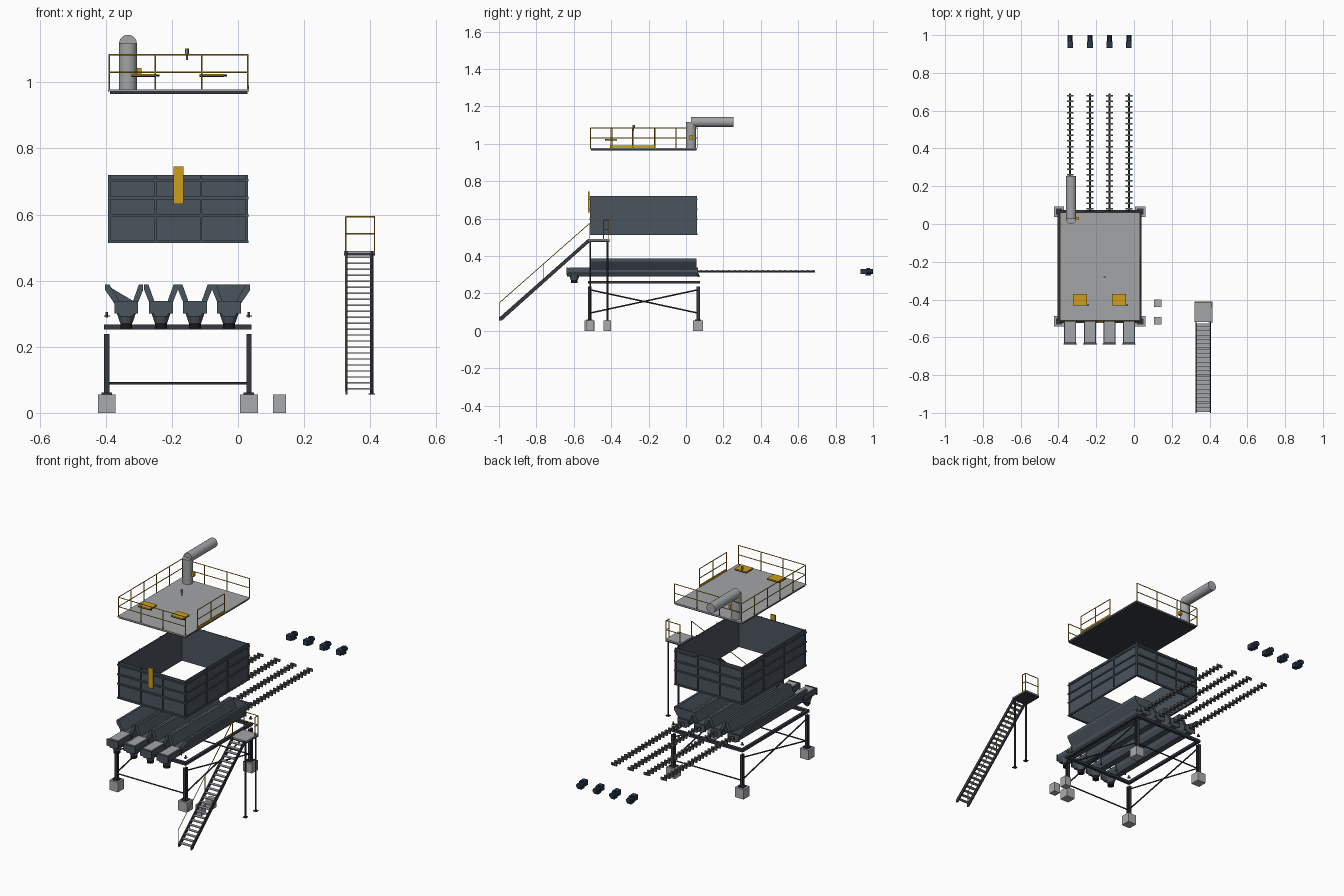
import bpy
import bmesh
from math import radians
from mathutils import Vector, Matrix

cube = bpy.data.objects.get("Cube")
if cube:
    bpy.data.objects.remove(cube)


def material(name, r, g, b):
    m = bpy.data.materials.new(name)
    m.use_nodes = True
    m.diffuse_color = (r, g, b, 1)
    m.node_tree.nodes["Principled BSDF"].inputs["Base Color"].default_value = (r, g, b, 1)
    return m


SLATE = material("slate panel", .07, .09, .11)
STEEL = material("dark steel", .035, .042, .052)
GREY = material("light grey", .36, .375, .385)
CONCRETE = material("concrete", .4, .41, .42)
GOLD = material("safety yellow", .62, .34, .012)
NAVY = material("motor navy", .02, .04, .075)
BLACK = material("rubber black", .008, .009, .011)
SCREW = material("screw metal", .13, .135, .135)


class Part:
    """Collects simple solids into one named object."""

    def __init__(self, name, mat):
        self.name, self.mat, self.bm = name, mat, bmesh.new()

    def box(self, x0, x1, y0, y1, z0, z1):
        centre = Vector((x0 + x1, y0 + y1, z0 + z1)) / 2
        size = Matrix.Diagonal((x1 - x0, y1 - y0, z1 - z0, 1))
        bmesh.ops.create_cube(self.bm, size=1, matrix=Matrix.Translation(centre) @ size)
        return self

    def bar(self, p, q, r, sides=6, r2=None):
        p, q = Vector(p), Vector(q)
        turn = (q - p).to_track_quat('Z', 'Y').to_matrix().to_4x4()
        bmesh.ops.create_cone(self.bm, cap_ends=True, segments=sides, radius1=r,
                              radius2=r if r2 is None else r2, depth=(q - p).length,
                              matrix=Matrix.Translation((p + q) / 2) @ turn)
        return self

    def prism(self, points, a, b, axis='Y'):
        # Extrude a profile (x,z along Y, or y,z along X)
        def at(u, v, t):
            return (u, t, v) if axis == 'Y' else (t, u, v)
        first = [self.bm.verts.new(at(u, v, a)) for u, v in points]
        last = [self.bm.verts.new(at(u, v, b)) for u, v in points]
        self.bm.faces.new(first)
        self.bm.faces.new(last[::-1])
        n = len(points)
        for i in range(n):
            j = (i + 1) % n
            self.bm.faces.new((first[j], first[i], last[i], last[j]))
        return self

    def done(self, smooth=False):
        bmesh.ops.recalc_face_normals(self.bm, faces=self.bm.faces)
        mesh = bpy.data.meshes.new(self.name)
        self.bm.to_mesh(mesh)
        self.bm.free()
        mesh.materials.append(self.mat)
        ob = bpy.data.objects.new(self.name, mesh)
        bpy.context.collection.objects.link(ob)
        if smooth:
            bpy.ops.object.select_all(action='DESELECT')
            ob.select_set(True)
            bpy.context.view_layer.objects.active = ob
            bpy.ops.object.shade_smooth_by_angle(angle=radians(35))
        return ob


LX, RX, FY, BY = -.397, .033, -.515, .065
CENTRES = [-.338, -.233, -.13, -.027]
corners = [(x, y) for x in (LX, RX) for y in (FY, BY)]

# Concrete footings
foot = Part("footings", CONCRETE)
for x, y in corners:
    foot.box(x - .027, x + .027, y - .027, y + .027, 0, .055)
for y in (FY + .003, -.42):
    foot.box(.106, .145, y - .02, y + .02, 0, .055)
foot.done()

# Support columns with base plates, ties and cross bracing
legs = Part("support_columns", STEEL)
for x, y in corners:
    for s in (-1, 1):
        legs.box(x - .008, x + .008, y + s * .008 - .002, y + s * .008 + .002, .06, .238)
    legs.box(x - .003, x + .003, y - .008, y + .008, .06, .238)
    legs.box(x - .016, x + .016, y - .016, y + .016, .055, .061)
legs.done()
brace = Part("bracing", STEEL)
for y in (FY, BY):
    brace.bar((LX, y, .09), (RX, y, .09), .004)
for x in (LX, RX):
    brace.bar((x, FY, .22), (x, BY, .095), .004).bar((x, FY, .095), (x, BY, .22), .004)
brace.done()

# Bearing frame and its mounting pins
frame = Part("bearing_frame", STEEL)
for y in (FY, BY):
    frame.box(LX - .008, RX + .008, y - .009, y + .009, .253, .268)
for x in (LX, RX):
    frame.box(x - .008, x + .008, FY, BY, .253, .268)
frame.done()
pins = Part("mounting_pins", SCREW)
for x, y in corners:
    pins.bar((x, y, .288), (x, y, .306), .004, 8).bar((x, y, .291), (x, y, .295), .009, 8)
pins.done()

# Screw troughs, sloped hopper walls, outlets and covers
troughs, walls = Part("screw_troughs", SLATE), Part("hopper_walls", SLATE)
funnels, outlets = Part("outlet_funnels", SLATE), Part("outlet_sleeves", BLACK)
covers = Part("trough_covers", GREY)
for i, c in enumerate(CENTRES):
    half = [(.032, .335), (.032, .315), (.018, .292)]
    troughs.prism([(c + u, v) for u, v in half] + [(c - u, v) for u, v in half[::-1]], -.635, .065)
    for y in (-.635, -.515, .06):
        troughs.box(c - .036, c + .036, y - .003, y + .003, .3, .338)
    for s in (-1, 1):
        outer = (i == 0 and s < 0) or (i == 3 and s > 0)
        top = .064 if outer else .051
        wall = [(top, .388), (top - .013, .388), (.019, .335), (.032, .325), (top, .372)]
        walls.prism([(c + s * u, v) for u, v in wall], FY + .005, .055)
    funnels.bar((c, -.597, .272), (c, -.597, .302), .019, 12, .029)
    outlets.bar((c, -.597, .255), (c, -.597, .275), .018, 12)
    covers.box(c - .027, c + .027, -.625, -.515, .335, .339)
walls.prism([(-.078, .388), (.037, .388), (.005, .33), (-.059, .33)], .048, .055)
walls.prism([(-.4, .388), (-.306, .332), (-.37, .332)], .048, .055)
for part in (troughs, walls, outlets, covers, funnels):
    part.done()

# Withdrawn paddle screws and drive motors
shafts, paddles = Part("screw_shafts", STEEL), Part("screw_paddles", SCREW)
motors = Part("drive_motors", NAVY)
for c in CENTRES:
    shafts.bar((c, .06, .318), (c, .69, .318), .005, 8)
    for k in range(21):
        y = .08 + k * .03
        paddles.box(c - .018, c + .018, y - .004, y + .004, .311, .325)
    motors.bar((c, .96, .317), (c, 1, .317), .014, 10)
    motors.box(c - .015, c + .015, .932, .965, .303, .331)
    motors.box(c - .012, c + .012, .96, .99, .295, .305)
    motors.box(c - .007, c + .007, .965, .985, .328, .336)
for part in (shafts, paddles, motors):
    part.done()

# Open bin body with stiffening ribs
X0, X1, Y0, Y1, T = -.388, .026, -.508, .053, .005
bin_body = Part("bin_body", SLATE)
for x in (X0, X1 - T):
    bin_body.box(x, x + T, Y0, Y1, .515, .72)
for y in (Y0, Y1 - T):
    bin_body.box(X0, X1, y, y + T, .515, .72)
bin_body.done()
ribs = Part("bin_ribs", SLATE)
for z in (.518, .597, .65, .704):
    for y in (Y0 - .008, Y1):
        ribs.box(X0 - .006, X1 + .006, y, y + .008, z - .004, z + .004)
    for x in (X0 - .006, X1):
        ribs.box(x, x + .006, Y0, Y1, z - .004, z + .004)
for k in range(4):
    x = X0 + (X1 - X0) * k / 3
    y = Y0 + (Y1 - Y0) * k / 3
    for yy in (Y0 - .006, Y1):
        ribs.box(x - .003, x + .003, yy, yy + .006, .515, .72)
    for xx in (X0 - .005, X1):
        ribs.box(xx, xx + .005, y - .003, y + .003, .515, .72)
ribs.done()
Part("level_gauge_panel", GOLD).box(-.195, -.165, Y0 - .016, Y0 - .008, .632, .745).done()

# Roof deck on a dark underframe
Part("roof_deck", GREY).box(-.393, .033, -.513, .06, .972, .978).done()
Part("roof_underframe", STEEL).box(-.388, .028, -.508, .055, .965, .972).done()


def railing(part, points, height, r=.0025, mid=.5):
    # Posts at every point, with top and middle rails between them
    up = Vector((0, 0, height))
    points = [Vector(p) for p in points]
    for p in points:
        part.bar(p, p + up, r)
    for p, q in zip(points, points[1:]):
        part.bar(p + up, q + up, r).bar(p + up * mid, q + up * mid, r)


rails = Part("roof_railing", GOLD)
xs = [-.39 + .14 * k for k in range(4)]
ys = [-.51 + .114 * k for k in range(6)]
for y in (ys[0], ys[-1]):
    railing(rails, [(x, y, .978) for x in xs], .106)
railing(rails, [(xs[0], y, .978) for y in ys], .106)
railing(rails, [(xs[-1], y, .978) for y in (-.405, -.285, -.165)], .106)
rails.box(.028, .034, -.405, -.165, .98, .99)
rails.done()

# Roof hatches and sensor
hatches, hinges = Part("roof_hatches", GOLD), Part("hatch_frames", BLACK)
for x in (-.285, -.08):
    hatches.box(x - .037, x + .037, -.432, -.37, 1.021, 1.026)
    hinges.box(x - .037, x + .037, -.432, -.37, 1.017, 1.021)
    hinges.bar((x - .03, -.428, 1.021), (x + .047, -.428, 1.021), .003)
hatches.done()
hinges.done()
sensor = Part("level_sensor", GREY)
sensor.bar((-.155, -.28, 1.068), (-.155, -.28, 1.09), .003, 8)
sensor.bar((-.155, -.28, 1.086), (-.155, -.28, 1.102), .006, 8).done()

# Exhaust duct: riser and outlet joined at a mitred elbow
DX, DY, DZ, R = -.333, .027, 1.117, .027
duct = Part("exhaust_duct", GREY)
duct.bar((DX, DY, .978), (DX, DY, DZ), R, 24).bar((DX, DY, DZ), (DX, .255, DZ), R, 24)
duct.done(smooth=True)
Part("damper_actuator", GOLD).box(-.306, -.292, .02, .038, 1.022, 1.044).done()

# Access stair: stringers, treads, platform and posts
SX0, SX1 = .326, .408
stringers = Part("stair_stringers", STEEL)
for x in (SX0, SX1 - .006):
    slope = [(-1, .055), (-.985, .055), (-.515, .475), (-.515, .49), (-.525, .49), (-1, .07)]
    stringers.prism(slope, x, x + .006, 'X')
for y in (-.512, -.42):
    stringers.bar((.405, y, .058), (.405, y, .48), .005, 8)
    stringers.box(.395, .415, y - .01, y + .01, .055, .059)
stringers.box(.32, .415, -.52, -.41, .476, .484)
stringers.done()
treads = Part("stair_treads", GREY)
for k in range(23):
    t = (k + .7) / 23.5
    y, z = -1 + .48 * t, .06 + .425 * t
    treads.box(SX0 + .005, SX1 - .005, y - .009, y + .009, z - .002, z + .002)
treads.box(.32, .415, -.52, -.41, .484, .49)
treads.done()
stair_rail = Part("stair_railing", GOLD)
railing(stair_rail, [(SX0, -.998, .065), (SX0, -.76, .275), (SX0, -.515, .49)], .085, .002, 1)
railing(stair_rail, [(SX0, -.413, .49), (.413, -.413, .49), (.413, -.44, .49)], .103)
stair_rail.done()
